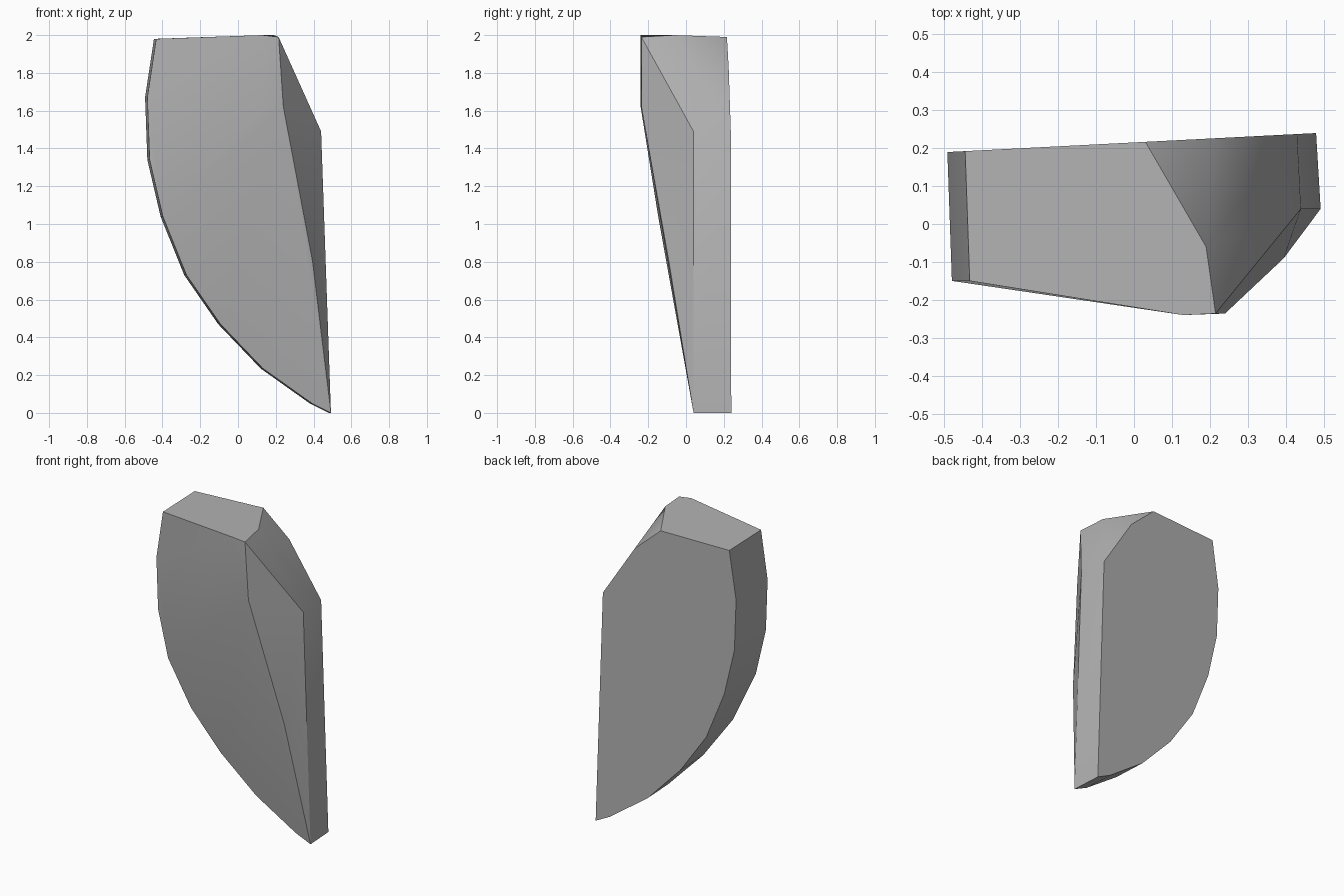
import bpy
import bmesh
import math

cube = bpy.data.objects.get("Cube")
if cube:
    bpy.data.objects.remove(cube, do_unlink=True)

# One stone colour
stone = bpy.data.materials.new("stone grey")
stone.use_nodes = True
stone.diffuse_color = (0.45, 0.45, 0.45, 1)
stone.node_tree.nodes["Principled BSDF"].inputs["Base Color"].default_value = (0.45, 0.45, 0.45, 1)

# Curved edge from the top corner down to the tip, as x and z
curve = [(-0.445, 1.98), (-0.492, 1.67), (-0.48, 1.34), (-0.41, 1.04), (-0.285, 0.73),
         (-0.105, 0.47), (0.12, 0.235), (0.38, 0.05), (0.48, 0)]

bm = bmesh.new()


def vert(x, y, z):
    return bm.verts.new((x, y, z))


def back_vert(x, z):
    return vert(x, 0.215 + 0.0515 * x, z)


def face(*verts):
    return bm.faces.new(verts)


# Flat slanted back and the front rim, which thins toward the tip
back = [back_vert(x, z) for x, z in curve]
front = [vert(x + 0.012, max(-0.15, 0.04 - 0.18 * z), z) for x, z in curve]
back_high = back_vert(0.43, 1.49)
back_mid = back_vert(0.21, 1.83)
back_top = back_vert(0.03, 1.99)
side_high = vert(0.44, 0.04, 1.49)

# Ridge and brow of the front
brow_in = vert(0.13, -0.24, 2)
brow_out = vert(0.215, -0.236, 1.99)
ridge_in = vert(0.13, -0.24, 1.62)
ridge_out = vert(0.24, -0.236, 1.62)
side_bulge = vert(0.395, -0.09, 0.8)
top_corner = vert(0.19, -0.06, 2)

# Back, top and curved side
face(*back, back_high, back_mid, back_top)
face(front[0], brow_in, brow_out, top_corner, back_top, back[0])
for i in range(len(curve) - 1):
    face(back[i], front[i], front[i + 1], back[i + 1])

# Upper and lower front
face(front[0], front[1], front[2], front[3], ridge_in, brow_in)
face(brow_in, ridge_in, ridge_out, brow_out)
face(ridge_in, *front[3:], ridge_out)

# Straight side with its bulging panel
tip = front[-1]
face(tip, back[-1], back_high, side_high)
face(ridge_out, tip, side_bulge)
face(side_bulge, tip, side_high)
face(ridge_out, side_bulge, side_high)
face(ridge_out, side_high, brow_out)

# Sloping shoulder under the top
face(top_corner, brow_out, side_high)
face(top_corner, side_high, back_high)
face(top_corner, back_high, back_mid)
face(top_corner, back_mid, back_top)

bmesh.ops.recalc_face_normals(bm, faces=bm.faces)
mesh = bpy.data.meshes.new("stone_shard")
bm.to_mesh(mesh)
bm.free()
mesh.materials.append(stone)
shard = bpy.data.objects.new("stone_shard", mesh)
bpy.context.collection.objects.link(shard)

# Soft shallow creases, sharp main edges
bpy.ops.object.select_all(action="DESELECT")
shard.select_set(True)
bpy.context.view_layer.objects.active = shard
bpy.ops.object.shade_smooth_by_angle(angle=math.radians(30))
